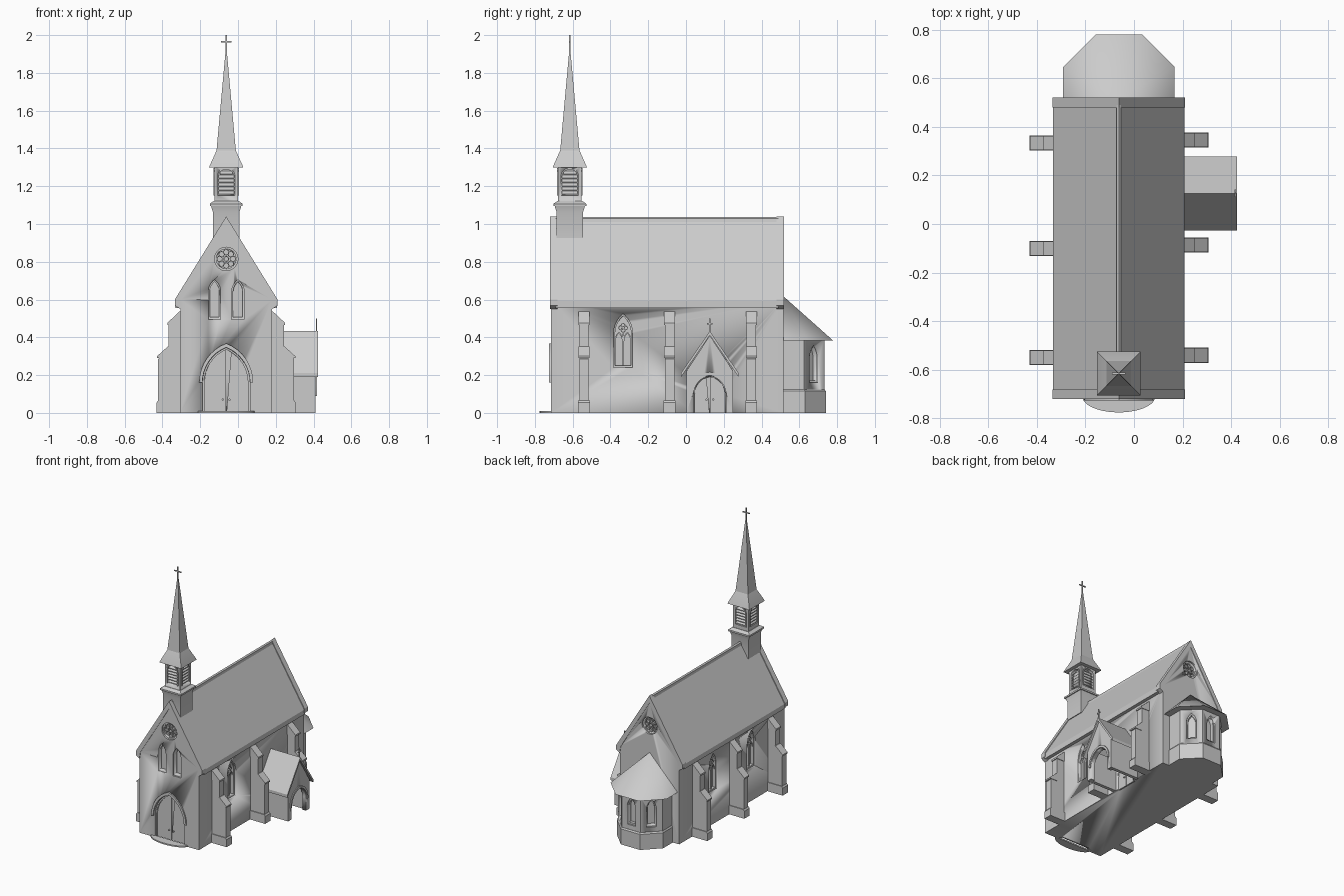
import bpy, bmesh
from math import sin, cos, pi, atan2, radians
from mathutils import Vector

if "Cube" in bpy.data.objects:
    bpy.data.objects.remove(bpy.data.objects["Cube"])

stone = bpy.data.materials.new("grey_stone")
stone.use_nodes = True
stone.diffuse_color = (0.6, 0.6, 0.6, 1)
stone.node_tree.nodes["Principled BSDF"].inputs["Base Color"].default_value = (0.6, 0.6, 0.6, 1)

CX = -0.0625                      # long axis of the nave
FRONT, RIGHT, BACK, LEFT = -90, 0, 90, 180


def finish(name, bm, smooth=30):
    bmesh.ops.recalc_face_normals(bm, faces=bm.faces)
    me = bpy.data.meshes.new(name)
    bm.to_mesh(me)
    bm.free()
    me.materials.append(stone)
    me.shade_smooth()
    me.set_sharp_from_angle(angle=radians(smooth))
    ob = bpy.data.objects.new(name, me)
    bpy.context.scene.collection.objects.link(ob)
    return ob


def skin(name, rings, smooth=30):
    """Bridge equal rings of 3D points and cap both ends."""
    bm = bmesh.new()
    loops = [[bm.verts.new(p) for p in r] for r in rings]
    n = len(loops[0])
    for a, b in zip(loops, loops[1:]):
        for i in range(n):
            bm.faces.new((a[i], a[(i + 1) % n], b[(i + 1) % n], b[i]))
    bm.faces.new(loops[0])
    bm.faces.new(loops[-1])
    return finish(name, bm, smooth)


def at(origin, yaw, u, v, d):
    """Wall coordinates (along, up, outward) to world."""
    a = radians(yaw)
    return Vector((origin[0] - sin(a) * u + cos(a) * d, origin[1] + cos(a) * u + sin(a) * d, v))


def plate(name, pts, origin, yaw, d0, d1):
    return skin(name, [[at(origin, yaw, u, v, d) for u, v in pts] for d in (d0, d1)])


def band(name, outer, inner, origin, yaw, d0, d1, closed=False):
    """Moulding between two matching outlines."""
    bm = bmesh.new()
    rows = [[bm.verts.new(at(origin, yaw, *p, d)) for p in pts]
            for pts, d in ((outer, d0), (outer, d1), (inner, d1), (inner, d0))]
    n = len(outer)
    for k in range(4):
        a, b = rows[k], rows[(k + 1) % 4]
        for i in range(n if closed else n - 1):
            bm.faces.new((a[i], a[(i + 1) % n], b[(i + 1) % n], b[i]))
    if not closed:
        for i in (0, -1):
            bm.faces.new([r[i] for r in rows])
    return finish(name, bm)


def arch(hw, z0, spring, top, u=0, n=8):
    h = top - spring
    r = (hw * hw + h * h) / (2 * hw)
    end = atan2(h, r - hw)
    side = [(hw - r + r * cos(end * i / n), spring + r * sin(end * i / n)) for i in range(n + 1)]
    half = [(hw, z0)] + side
    return [(u + x, z) for x, z in half] + [(u - x, z) for x, z in half[-2::-1]]


def circle(r, u, v, n=24):
    return [(u + r * cos(2 * pi * i / n), v + r * sin(2 * pi * i / n)) for i in range(n)]


def rect(u0, u1, v0, v1):
    return [(u0, v0), (u1, v0), (u1, v1), (u0, v1)]


def mirrored(half):
    """Right half outline, bottom to top, ending on the axis."""
    return half + [(-x, z) for x, z in half[::-1] if x > 0]


def chevron(hw, eave, apex, drop):
    return [(hw, eave), (0, apex), (-hw, eave), (-hw, eave - drop), (0, apex - drop), (hw, eave - drop)]


def cut(wall, pts, origin, yaw, depth):
    tool = plate("cutter", pts, origin, yaw, -depth, 0.03)
    tool.hide_render = True
    mod = wall.modifiers.new("opening", 'BOOLEAN')
    mod.object = tool
    mod.solver = 'EXACT'
    graph = bpy.context.evaluated_depsgraph_get()
    me = bpy.data.meshes.new_from_object(wall.evaluated_get(graph))
    wall.modifiers.clear()
    wall.data = me
    bpy.data.objects.remove(tool)


def window(name, wall, origin, yaw, hw, z0, spring, top, u=0, tracery=False):
    cut(wall, arch(hw, z0, spring, top, u), origin, yaw, 0.012)
    cut(wall, arch(hw - 0.008, z0 + 0.012, spring, top - 0.012, u), origin, yaw, 0.035)
    if tracery:
        m = hw * 0.45
        plate(name + "_mullion", rect(u - .004, u + .004, z0, spring), origin, yaw, -.036, -.02)
        for s in (-1, 1):
            band(name + "_light", arch(m, z0, spring - .04, spring + .01, u + s * m),
                 arch(m - .006, z0, spring - .04, spring, u + s * m), origin, yaw, -.036, -.02)
        for k in range(4):
            x, z = u + .012 * cos(k * pi / 2), spring + .03 + .012 * sin(k * pi / 2)
            band(name + "_foil", circle(.013, x, z, 12), circle(.009, x, z, 12), origin, yaw, -.036, -.018, True)


def rose(wall, origin, yaw, z):
    cut(wall, circle(.062, 0, z, 32), origin, yaw, .012)
    cut(wall, circle(.052, 0, z, 32), origin, yaw, .035)
    band("rose_centre", circle(.015, 0, z), circle(.010, 0, z), origin, yaw, -.036, -.015, True)
    for k in range(8):
        a = k * pi / 4
        x, y = .035 * cos(a), z + .035 * sin(a)
        band("rose_foil", circle(.0165, x, y, 12), circle(.0125, x, y, 12), origin, yaw, -.036, -.018, True)


def doorway(name, origin, yaw, hw, spring, top, d):
    plate(name + "_leaves_right", [p for p in arch(hw, 0, spring, top) if p[0] >= 0] + [(0, 0)],
          (at(origin, yaw, .0015, 0, 0)), yaw, d - .01, d)
    plate(name + "_leaves_left", [p for p in arch(hw, 0, spring, top) if p[0] <= 0] + [(0, 0)],
          (at(origin, yaw, -.0015, 0, 0)), yaw, d - .01, d)
    for s in (-1, 1):
        plate(name + "_knob", circle(.006, s * .018, .07, 10), origin, yaw, d, d + .008)


def cross(name, origin, yaw, z0, z1, arm):
    t = .0035
    plate(name + "_post", rect(-t, t, z0, z1), origin, yaw, -t, t)
    z = z1 - (z1 - z0) * 0.35
    plate(name + "_arm", rect(-arm, arm, z - t, z + t), origin, yaw, -t, t)


# Nave
MID = (CX, -0.1)
nave = plate("nave_walls", mirrored([(.243, 0), (.243, .6), (0, .99)]), MID, FRONT, -.616, .616)
plate("nave_roof", chevron(.27, .592, 1.03, .035), MID, FRONT, -.59, .59)
for s in (-1, 1):
    plate("eaves_gutter", rect(s * .24, s * .268, .555, .59), MID, FRONT, -.59, .59)
    outline = [(0, 1.04), (.272, .6), (.272, .568), (.243, .55), (.235, .6), (0, .985)]
    ring = outline[:5] + [outline[5]] + [(-x, z) for x, z in outline[4:0:-1]]
    plate("gable_coping", ring, MID, FRONT, s * .58, s * .62)
plate("roof_ridge", mirrored([(.012, 1.01), (.009, 1.03), (0, 1.038)]), MID, FRONT, -.59, .59)

# Front and rear gable openings
FW, BW = (CX, -.716), (CX, .516)
rose(nave, FW, FRONT, .815)
rose(nave, BW, BACK, .815)
for s in (-1, 1):
    window("front_lancet", nave, FW, FRONT, .033, .495, .64, .705, u=s * .062)

# Main door
cut(nave, arch(.125, -.02, .16, .345), FW, FRONT, .015)
cut(nave, arch(.115, -.02, .16, .335), FW, FRONT, .035)
doorway("main_door", FW, FRONT, .116, .16, .336, -.026)
band("main_door_hood", arch(.143, .16, .161, .368), arch(.126, .16, .161, .347), FW, FRONT, -.01, .01)
step = [(CX + .15 * cos(a), -.71 - .065 * sin(a)) for a in (pi * i / 20 for i in range(21))]
skin("front_step", [[(x, y, z) for x, y in step] for z in (0, .01)])

# Side windows
RW, LW = (CX + .243, 0), (CX - .243, 0)
window("right_window", nave, RW, RIGHT, .05, .24, .42, .525, u=-.333, tracery=True)
for y in (-.33, .115):
    window("left_window", nave, LW, LEFT, .05, .24, .42, .525, u=-y, tracery=True)

# Buttresses
BODY = [(-.02, 0), (.117, 0), (.117, .285), (.062, .345), (.062, .465), (0, .53), (-.02, .53)]
PARTS = [("body", BODY, .025),
         ("foot", [(-.02, 0), (.125, 0), (.125, .055), (.117, .066), (-.02, .066)], .031),
         ("lower_cap", [(.06, .29), (.123, .29), (.123, .3), (.066, .352), (.06, .352)], .029),
         ("upper_cap", [(-.01, .465), (.068, .465), (.068, .477), (.004, .537), (-.01, .537)], .029)]
for s, ys in ((1, (.346, -.087, -.54)), (-1, (.334, -.1, -.549))):
    for y in ys:
        for part, pts, w in PARTS:
            plate("buttress_" + part, [(s * u, v) for u, v in pts], (CX + s * .243, y), FRONT, -w, w)

# Side porch
PO = (.41, .126)
gable = plate("porch_gable", mirrored([(.124, 0), (.124, .22), (0, .41)]), PO, RIGHT, -.03, 0)
cut(gable, arch(.085, -.02, .1, .195), PO, RIGHT, .06)
band("porch_arch_hood", arch(.103, .09, .1, .216), arch(.088, .09, .1, .199), PO, RIGHT, -.01, .007)
for s in (-1, 1):
    plate("porch_side_wall", rect(s * .1, s * .124, 0, .235), PO, RIGHT, -.24, -.01)
plate("porch_roof", chevron(.152, .212, .433, .022), PO, RIGHT, -.24, .014)
cross("porch_cross", (.416, PO[1]), RIGHT, .42, .5, .015)
cut(nave, arch(.08, -.02, .1, .19), (RW[0], PO[1]), RIGHT, .02)
doorway("porch_door", (RW[0], PO[1]), RIGHT, .08, .1, .19, -.008)


# Apse
def half_octagon(r, z):
    c, k = .55, r * .4142
    pts = [(r, .5), (r, c + k), (k, c + r), (-k, c + r), (-r, c + k), (-r, .5)]
    return [(CX + x, y, z) for x, y in pts]


apse = skin("apse_walls", [half_octagon(.182, z) for z in (0, .39)])
skin("apse_plinth", [half_octagon(.19, 0), half_octagon(.19, .115), half_octagon(.183, .125)])
for yaw in (45, 90, 135):
    a = radians(yaw)
    window("apse_window", apse, (CX + .182 * cos(a), .55 + .182 * sin(a)), yaw, .034, .16, .29, .36)
bm = bmesh.new()
rim = [bm.verts.new(p) for p in half_octagon(.23, .382)]
tip = bm.verts.new((CX, .515, .618))
bm.faces.new(rim)
for i in range(6):
    bm.faces.new((rim[i], rim[(i + 1) % 6], tip))
finish("apse_roof", bm, 50)

# Bell turret and spire
TC = (CX, -.615)


def square(h, z):
    return [(TC[0] + x * h, TC[1] + y * h, z) for x, y in ((-1, -1), (1, -1), (1, 1), (-1, 1))]


skin("turret_base", [square(h, z) for h, z in ((.071, .925), (.071, 1.065), (.08, 1.095))])
skin("turret_cornice", [square(h, z) for h, z in ((.087, 1.095), (.087, 1.107), (.066, 1.122))])
belfry = skin("belfry", [square(.063, z) for z in (1.1, 1.31)])
for yaw in (FRONT, RIGHT, BACK, LEFT):
    a = radians(yaw)
    face = (TC[0] + .063 * cos(a), TC[1] + .063 * sin(a))
    cut(belfry, arch(.044, 1.15, 1.25, 1.292), face, yaw, .022)
    band("louvre_frame", arch(.047, 1.15, 1.25, 1.297), arch(.041, 1.15, 1.25, 1.288), face, yaw, -.01, .004)
    for i in range(6):
        z, w = 1.155 + i * .021, .042 if i < 5 else .034
        slat = [(-.02, z + .016), (-.002, z), (-.002, z + .005), (-.02, z + .021)]
        skin("louvre_slat", [[at(face, yaw, u, v, d) for d, v in slat] for u in (-w, w)])
skin("spire", [square(h, z) for h, z in ((.09, 1.3), (.088, 1.307), (.051, 1.39), (.002, 1.93))], 10)
cross("spire_cross", TC, FRONT, 1.9, 2.0, .028)
